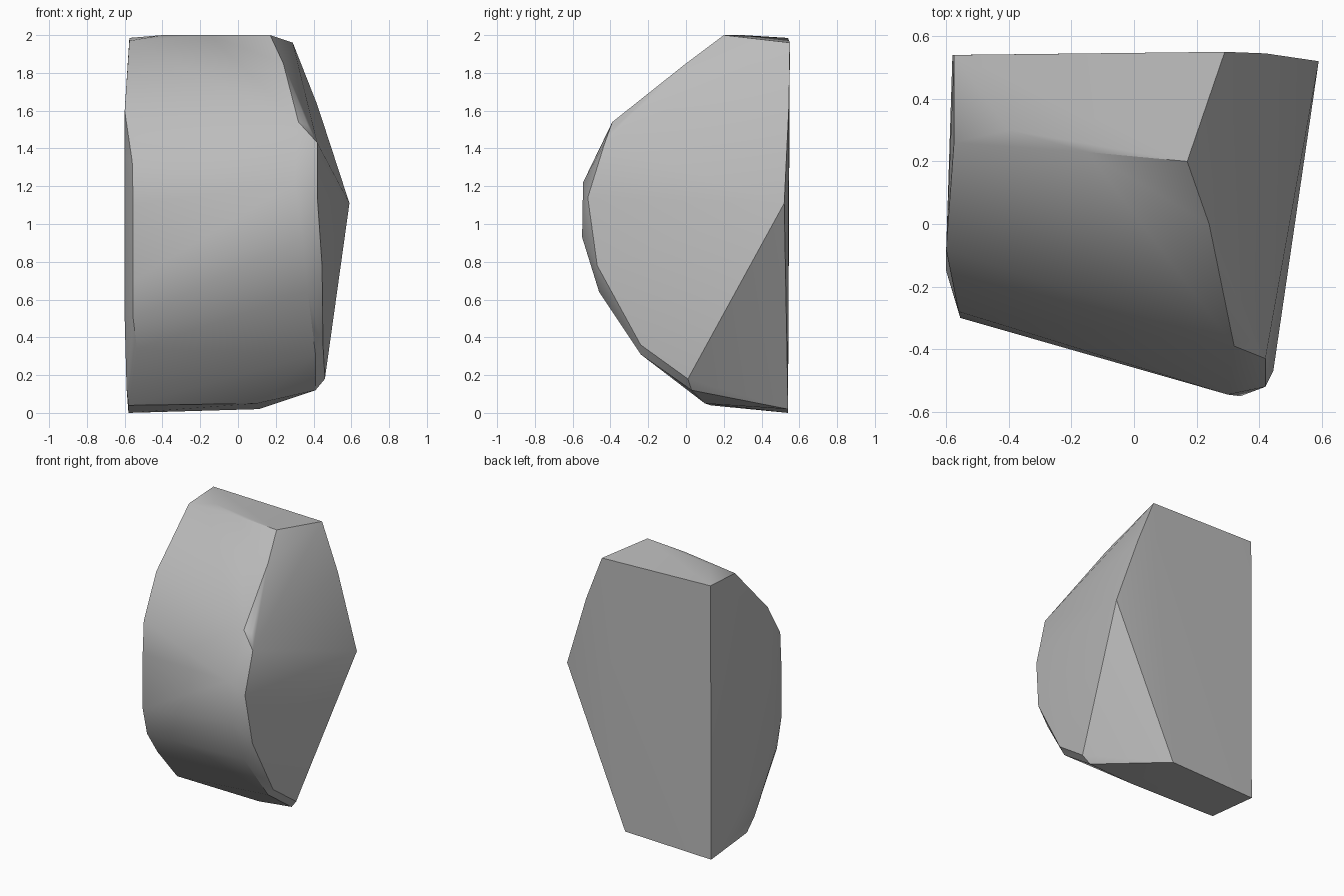
import bpy, bmesh

cube = bpy.data.objects.get("Cube")
if cube:
    bpy.data.objects.remove(cube, do_unlink=True)

# Corner points of the boulder, grouped by region
back = [(-.58, .54, 0), (-.575, .54, 1.985), (.29, .55, 1.96), (.42, .545, 1.63),
        (.59, .52, 1.11), (.11, .54, .02)]
top = [(-.575, .26, 1.97), (-.4, .3, 2), (-.15, .23, 2), (.17, .2, 2)]
left_rim = [(-.6, -.08, 1.6), (-.6, -.15, 1.36), (-.6, -.15, .5), (-.59, .06, .13),
            (-.58, .13, .04)]
left_bevel = [(-.56, -.28, 1.33), (-.555, -.3, 1.1), (-.555, -.3, .7), (-.555, -.25, .5),
              (-.535, -.16, .34)]
front = [(.24, 0, 1.85), (.32, -.39, 1.54), (.3, -.545, 1.22), (.34, -.55, .93),
         (.37, -.46, .64), (.41, -.24, .31), (.41, .03, .12), (.1, .1, .05)]
right_rim = [(.37, -.37, 1.52), (.42, -.43, 1.43), (.42, -.52, 1.14), (.445, -.47, .78),
             (.45, -.24, .36), (.46, .01, .18)]

# Convex shell around the points, with near-coplanar facets merged
bm = bmesh.new()
for p in back + top + left_rim + left_bevel + front + right_rim:
    bm.verts.new(p)
hull = bmesh.ops.convex_hull(bm, input=bm.verts[:])
bmesh.ops.delete(bm, geom=[v for v in bm.verts if not v.link_faces], context='VERTS')
bmesh.ops.recalc_face_normals(bm, faces=bm.faces[:])
mesh = bpy.data.meshes.new("boulder")
bm.to_mesh(mesh)
bm.free()

boulder = bpy.data.objects.new("boulder", mesh)
bpy.context.collection.objects.link(boulder)

# Plain stone colour
stone = bpy.data.materials.new("stone grey")
stone.use_nodes = True
colour = (.5, .5, .5, 1)
stone.diffuse_color = colour
stone.node_tree.nodes["Principled BSDF"].inputs["Base Color"].default_value = colour
mesh.materials.append(stone)

# Soft facets with crisp main edges
bpy.ops.object.select_all(action='DESELECT')
boulder.select_set(True)
bpy.context.view_layer.objects.active = boulder
bpy.ops.object.shade_smooth_by_angle(angle=.55)
